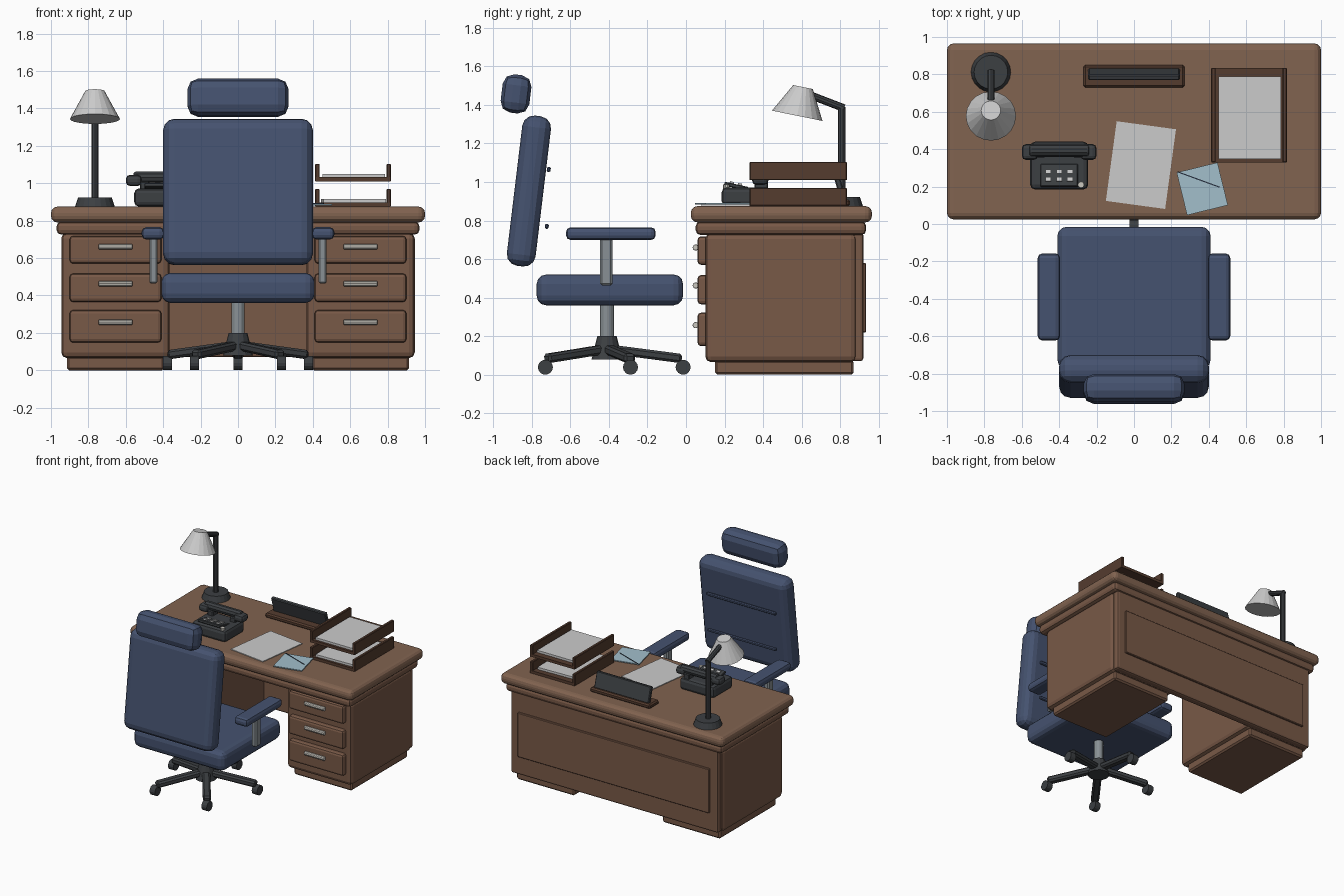
import bpy, bmesh, math
from mathutils import Vector, Matrix

if "Cube" in bpy.data.objects:
    bpy.data.objects.remove(bpy.data.objects["Cube"])


def mat(name, r, g, b):
    m = bpy.data.materials.new(name)
    m.diffuse_color = (r, g, b, 1)
    m.use_nodes = True
    m.node_tree.nodes["Principled BSDF"].inputs["Base Color"].default_value = m.diffuse_color
    return m


WOOD = mat("wood", 0.19, 0.10, 0.063)
TOPWOOD = mat("top_wood", 0.22, 0.125, 0.08)
TRAYWOOD = mat("tray_wood", 0.09, 0.045, 0.028)
BLUE = mat("upholstery", 0.06, 0.085, 0.16)
DARK = mat("dark_plastic", 0.045, 0.05, 0.055)
STEEL = mat("steel", 0.25, 0.28, 0.30)
PALE = mat("pale_metal", 0.60, 0.58, 0.53)
PAPER = mat("paper", 0.65, 0.64, 0.62)
SKY = mat("envelope_blue", 0.36, 0.52, 0.60)
INK = mat("ink", 0.02, 0.03, 0.05)


def finish(bm, name, m, loc, rot):
    me = bpy.data.meshes.new(name)
    bm.to_mesh(me)
    bm.free()
    me.materials.append(m)
    ob = bpy.data.objects.new(name, me)
    ob.location = loc
    ob.rotation_euler = rot
    bpy.context.collection.objects.link(ob)
    return ob


def box(name, size, loc, m, bevel=0, seg=1, rot=(0, 0, 0)):
    bm = bmesh.new()
    bmesh.ops.create_cube(bm, size=1)
    bmesh.ops.scale(bm, vec=size, verts=bm.verts)
    ob = finish(bm, name, m, loc, rot)
    if bevel:
        b = ob.modifiers.new("bevel", 'BEVEL')
        b.width, b.segments = bevel, seg
    return ob


def span(name, x, y, z, m, bevel=0, seg=1):
    """Box given by its (min, max) on each axis."""
    return box(name, [b - a for a, b in (x, y, z)],
               [(a + b) / 2 for a, b in (x, y, z)], m, bevel, seg)


def cyl(name, r1, r2, h, loc, m, n=16, rot=(0, 0, 0), bevel=0):
    bm = bmesh.new()
    bmesh.ops.create_cone(bm, cap_ends=True, segments=n, radius1=r1, radius2=r2, depth=h)
    ob = finish(bm, name, m, loc, rot)
    if bevel:
        b = ob.modifiers.new("bevel", 'BEVEL')
        b.width, b.segments, b.limit_method = bevel, 2, 'ANGLE'
        b.angle_limit = math.radians(50)
    return ob


def rod(name, a, b, r, m, n=10):
    a, b = Vector(a), Vector(b)
    q = (b - a).to_track_quat('Z', 'Y').to_euler()
    return cyl(name, r, r, (b - a).length, (a + b) / 2, m, n, q)


# Desk: top, moulding, back panel
span("desk_top", (-1, 1), (0.025, 0.965), (0.79, 0.875), TOPWOOD, 0.035, 3)
span("desk_moulding", (-0.97, 0.97), (0.05, 0.935), (0.725, 0.795), WOOD, 0.025, 2)
span("back_panel", (-0.93, 0.93), (0.86, 0.92), (0.07, 0.74), WOOD, 0.015, 2)
span("back_raised_panel", (-0.86, 0.86), (0.91, 0.935), (0.22, 0.58), WOOD, 0.005)

# Pedestals with drawers
X = (Vector((1, 0, 0)), math.pi / 2)
for side, s in (("left", -1), ("right", 1)):
    c = s * 0.655
    span(side + "_pedestal", (c - 0.29, c + 0.29), (0.10, 0.885), (0.065, 0.735), WOOD, 0.03, 2)
    span(side + "_plinth", (c - 0.26, c + 0.26), (0.15, 0.87), (0, 0.075), WOOD, 0.012)
    for i, (z0, z1, zh) in enumerate(((0.57, 0.718, 0.66), (0.365, 0.517, 0.463), (0.148, 0.322, 0.257))):
        span(f"{side}_drawer_{i + 1}", (c - 0.245, c + 0.245), (0.06, 0.12), (z0, z1), WOOD, 0.018, 2)
        cyl(f"{side}_handle_{i + 1}", 0.016, 0.016, 0.18, (c, 0.05, zh), PALE, 10, (0, math.pi / 2, 0), 0.004)

# Chair: cushions
TILT = (-0.12, 0, 0)
box("seat", (0.82, 0.76, 0.16), (0, -0.395, 0.44), BLUE, 0.05, 3)
box("backrest", (0.80, 0.15, 0.785), (0, -0.815, 0.953), BLUE, 0.06, 3, TILT)
box("headrest", (0.54, 0.15, 0.20), (0, -0.882, 1.457), BLUE, 0.055, 2, TILT)
for i, (y, z) in enumerate(((-0.712, 1.065), (-0.722, 0.77))):
    box(f"backrest_seam_{i + 1}", (0.62, 0.02, 0.026), (0, y, z), BLUE, 0.006, 1, TILT)

# Chair: arms
for side, s in (("left", -1), ("right", 1)):
    box(side + "_arm_pad", (0.12, 0.465, 0.066), (s * 0.455, -0.39, 0.732), BLUE, 0.024, 2)
    box(side + "_arm_post", (0.045, 0.065, 0.25), (s * 0.452, -0.413, 0.588), STEEL, 0.01)

# Chair: column, hub, five-star base with casters
CY = -0.41
cyl("gas_column", 0.036, 0.036, 0.24, (0, CY, 0.27), STEEL, 12)
cyl("base_hub", 0.08, 0.05, 0.12, (0, CY, 0.14), DARK, 12)
for k in range(5):
    a = math.pi / 2 + k * math.tau / 5
    d = Vector((math.cos(a), math.sin(a), 0))
    box(f"base_arm_{k + 1}", (0.36, 0.06, 0.048), Vector((0, CY, 0.107)) + d * 0.21, DARK, 0.012, 1,
        (Matrix.Rotation(a, 3, 'Z') @ Matrix.Rotation(0.13, 3, 'Y')).to_euler())
    cyl(f"caster_{k + 1}", 0.039, 0.039, 0.048, Vector((0, CY, 0.039)) + d * 0.395, DARK, 14,
        (0, math.pi / 2, 0))

# Desk lamp
LX = -0.765
cyl("lamp_base", 0.107, 0.09, 0.05, (LX, 0.812, 0.898), DARK, 20)
rod("lamp_pole", (LX, 0.808, 0.91), (LX, 0.808, 1.39), 0.02, DARK)
rod("lamp_arm", (LX, 0.82, 1.383), (LX, 0.62, 1.46), 0.02, DARK)
cyl("lamp_shade", 0.134, 0.052, 0.152, (LX, 0.592, 1.418), PAPER, 20, (-0.2, 0, 0))

# Telephone
PX = -0.40
span("phone_body", (PX - 0.155, PX + 0.155), (0.185, 0.44), (0.875, 0.972), DARK, 0.025, 2)
R = (-0.22, 0, 0)
box("phone_keypad", (0.20, 0.125, 0.02), (PX, 0.26, 0.978), DARK, 0.004, 1, R)
for i in range(3):
    for j in range(2):
        box(f"phone_key_{i}{j}", (0.03, 0.022, 0.014), (PX + (i - 1) * 0.058, 0.238 + j * 0.042, 0.995 - j * 0.009),
            PAPER, 0, 1, R)
cyl("phone_button", 0.017, 0.017, 0.02, (PX + 0.117, 0.21, 0.977), PALE, 10)
for s in (-1, 1):
    n = "left" if s < 0 else "right"
    box(n + "_phone_cradle", (0.05, 0.07, 0.05), (PX + s * 0.10, 0.39, 0.985), DARK, 0.006)
    box(n + "_phone_earpiece", (0.085, 0.085, 0.06), (PX + s * 0.157, 0.385, 1.015), DARK, 0.022, 2)
cyl("phone_handset", 0.033, 0.033, 0.32, (PX, 0.392, 1.03), DARK, 10, (0, math.pi / 2, 0), 0.012)

# Desk plate on a wooden stand
span("plate_stand", (-0.27, 0.27), (0.73, 0.85), (0.873, 0.91), TRAYWOOD, 0.01)
box("desk_plate", (0.49, 0.03, 0.13), (0, 0.80, 0.965), DARK, 0.006, 1, (0.28, 0, 0))

# Letter trays with paper
for i, (z, turn) in enumerate(((0.876, 0.03), (1.01, 0.0))):
    n = ("lower", "upper")[i]
    span(n + "_tray_floor", (0.415, 0.815), (0.33, 0.835), (z, z + 0.022), TRAYWOOD)
    for side, x in (("left", 0.424), ("right", 0.806)):
        span(f"{n}_tray_{side}_wall", (x - 0.012, x + 0.012), (0.33, 0.835), (z, z + 0.094), TRAYWOOD, 0.004)
    box(n + "_tray_paper", (0.335, 0.44, 0.018), (0.618, 0.568, z + 0.031), PAPER, 0, 1, (0, 0, turn))

# Loose sheet, envelope and its fold line
box("loose_sheet", (0.32, 0.43, 0.006), (0.037, 0.315, 0.879), PAPER, 0, 1, (0, 0, -0.135))
box("envelope", (0.225, 0.235, 0.008), (0.365, 0.188, 0.886), SKY, 0, 1, (0, 0, 0.24))
box("envelope_fold", (0.24, 0.006, 0.004), (0.345, 0.238, 0.891), INK, 0, 1, (0, 0, -0.35))
